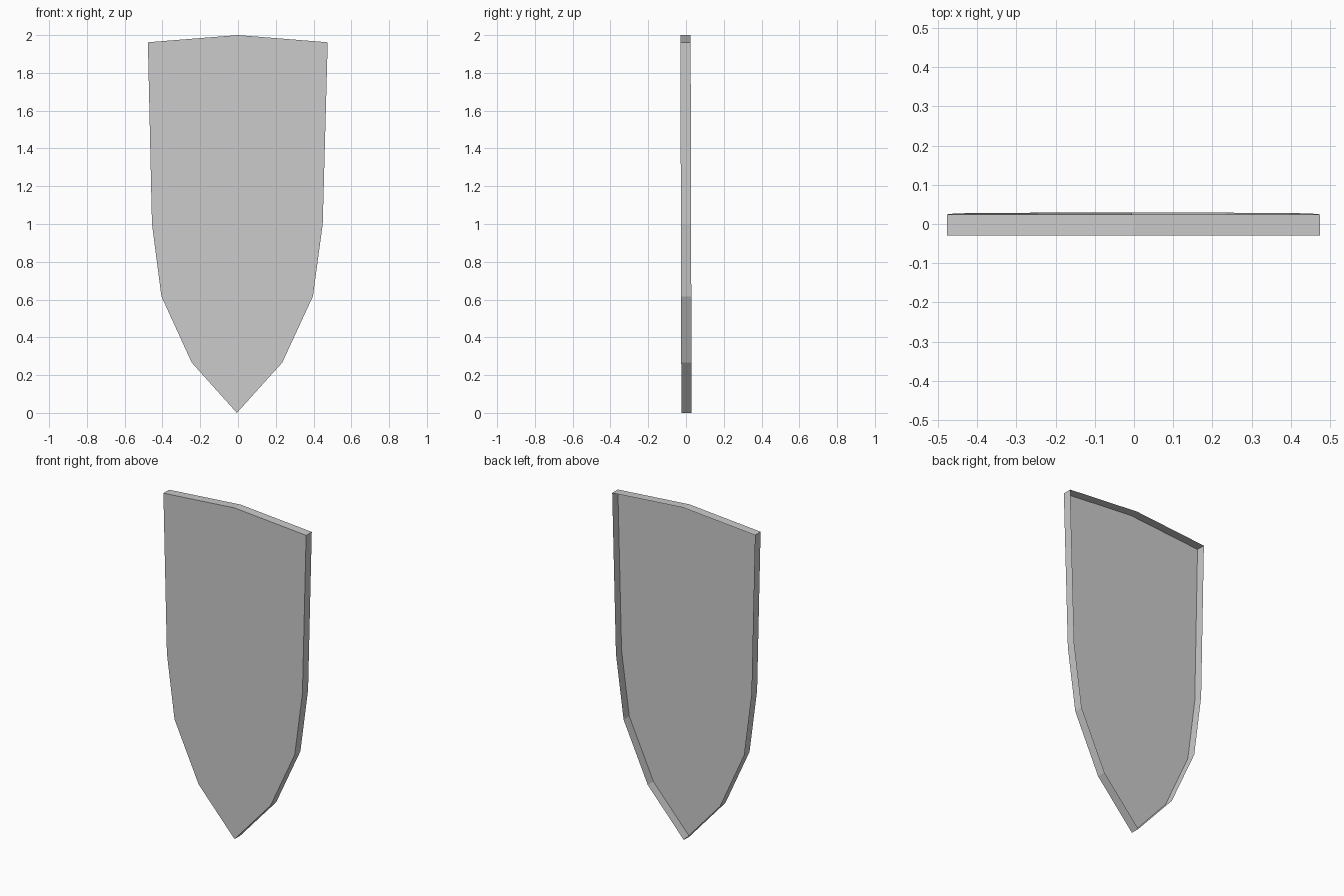
import bpy
import bmesh

cube = bpy.data.objects.get("Cube")
if cube:
    bpy.data.objects.remove(cube, do_unlink=True)

# Plain grey material
grey = bpy.data.materials.new("plain_grey")
grey.use_nodes = True
colour = (0.6, 0.6, 0.6, 1)
grey.diffuse_color = colour
grey.node_tree.nodes["Principled BSDF"].inputs["Base Color"].default_value = colour

# Half outline (x, z) from bottom tip to top peak, mirrored to a full loop
half = [(0, 0), (0.24, 0.267), (0.401, 0.617), (0.452, 1.0), (0.476, 1.962), (0, 2)]
outline = half + [(-x, z) for x, z in reversed(half[1:-1])]
half_depth = 0.027


def place(x, y, z):
    """Position with the slight lean of the shield."""
    return (x - 0.006 + 0.005 * z * 0.5, y - 0.0025 * (z - 1), z)


# Front panel with a rim folded backwards, open at the back
bm = bmesh.new()
front = [bm.verts.new(place(x, -half_depth, z)) for x, z in outline]
panel = bm.faces.new(front)
rim = bmesh.ops.extrude_edge_only(bm, edges=list(panel.edges))
rim_verts = [g for g in rim["geom"] if isinstance(g, bmesh.types.BMVert)]
bmesh.ops.translate(bm, verts=rim_verts, vec=(0, 2 * half_depth, 0))
bmesh.ops.recalc_face_normals(bm, faces=bm.faces)
bm.normal_update()
if panel.normal.y > 0:
    bmesh.ops.reverse_faces(bm, faces=bm.faces)

mesh = bpy.data.meshes.new("shield_shell")
bm.to_mesh(mesh)
bm.free()
mesh.materials.append(grey)
shield = bpy.data.objects.new("shield_shell", mesh)
bpy.context.collection.objects.link(shield)
